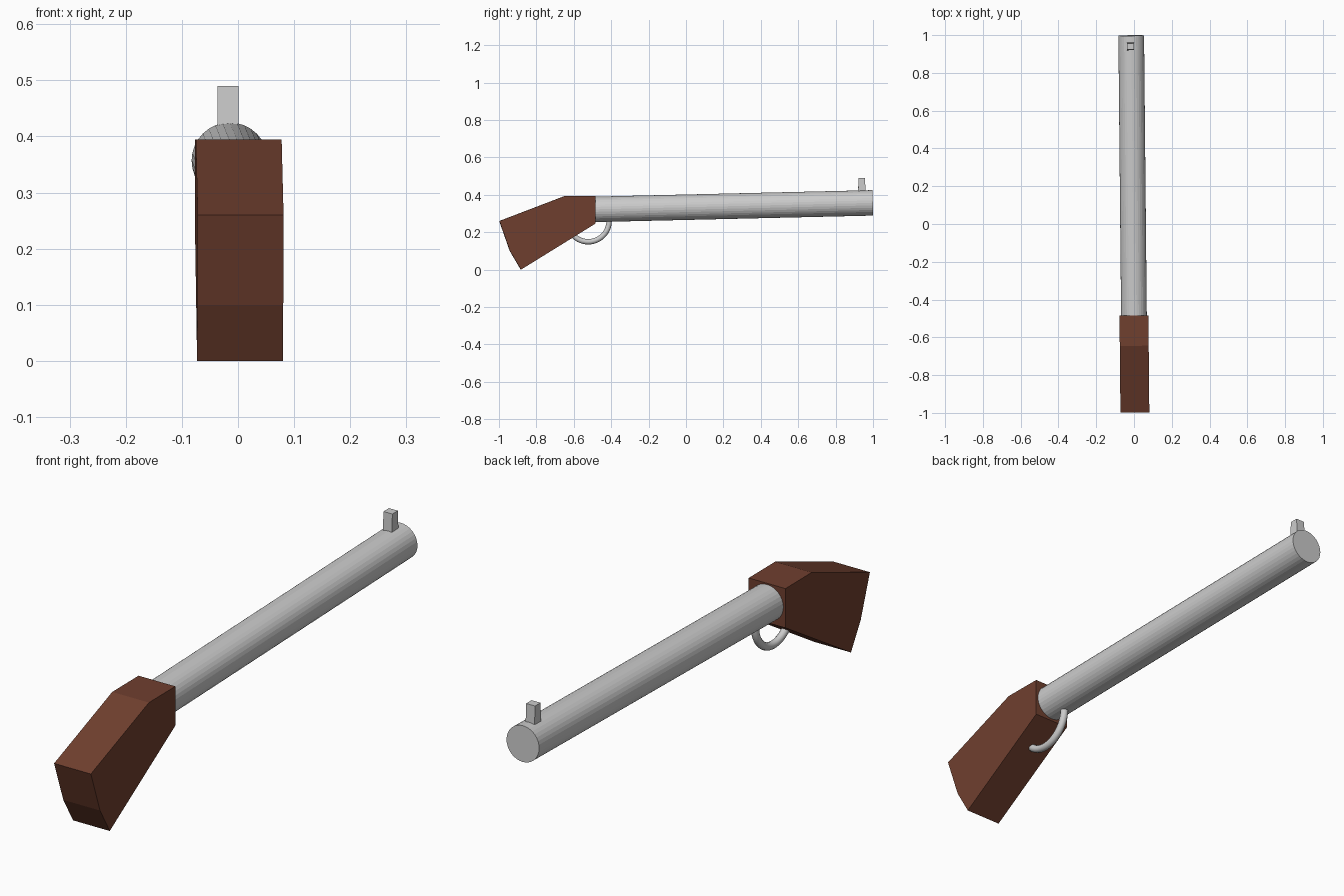
import bpy, bmesh, math
from mathutils import Matrix, Vector

if "Cube" in bpy.data.objects:
    bpy.data.objects.remove(bpy.data.objects["Cube"])

YAW = Matrix.Translation((-0.005, 0, 0)) @ Matrix.Rotation(0.0097, 4, 'Z')


def finish(name, bm, color=None, smooth=False):
    bmesh.ops.transform(bm, matrix=YAW, verts=bm.verts)
    bmesh.ops.recalc_face_normals(bm, faces=bm.faces)
    mesh = bpy.data.meshes.new(name)
    bm.to_mesh(mesh)
    bm.free()
    obj = bpy.data.objects.new(name, mesh)
    bpy.context.collection.objects.link(obj)
    if color:
        mat = bpy.data.materials.new(name + "_wood")
        mat.diffuse_color = color
        mat.use_nodes = True
        mat.node_tree.nodes["Principled BSDF"].inputs["Base Color"].default_value = mat.diffuse_color
        mesh.materials.append(mat)
    if smooth:
        mesh.shade_smooth()
    return obj


# Stock: side profile (y, z) extruded across x
profile = [(-0.998, 0.26), (-0.645, 0.395), (-0.485, 0.395),
           (-0.485, 0.246), (-0.883, 0.0), (-0.942, 0.1)]
bm = bmesh.new()
side = bm.faces.new([bm.verts.new((-0.0765, y, z)) for y, z in profile])
ext = bmesh.ops.extrude_face_region(bm, geom=[side])
bmesh.ops.translate(bm, vec=(0.153, 0, 0),
                    verts=[v for v in ext["geom"] if isinstance(v, bmesh.types.BMVert)])
finish("stock", bm, (0.16, 0.05, 0.028, 1))

# Barrel: long cylinder, tilted slightly upwards to the muzzle
start, end = Vector((0, -0.50, 0.322)), Vector((0, 0.998, 0.357))
axis = end - start
bm = bmesh.new()
bmesh.ops.create_cone(bm, cap_ends=True, segments=32, radius1=0.068, radius2=0.068,
                      depth=axis.length,
                      matrix=Matrix.Translation((start + end) / 2)
                      @ axis.to_track_quat('Z', 'Y').to_matrix().to_4x4())
finish("barrel", bm)

# Front sight: small slightly tapered post
bm = bmesh.new()
bmesh.ops.create_cube(bm, size=1)
for v in bm.verts:
    top = v.co.z > 0
    v.co = (-0.004 + v.co.x * 0.037, 0.940 + v.co.y * (0.033 if top else 0.042),
            0.49 if top else 0.40)
finish("front_sight", bm)

# Trigger guard: ring half sunk into the stock and barrel
bm = bmesh.new()
N, M, R, r = 48, 12, 0.112, 0.0145
rings = []
for i in range(N):
    a = 2 * math.pi * i / N
    ring = []
    for j in range(M):
        b = 2 * math.pi * j / M
        d = R + r * math.cos(b)
        ring.append(bm.verts.new((r * math.sin(b), -0.523 + d * math.cos(a),
                                  0.261 + d * math.sin(a))))
    rings.append(ring)
for i in range(N):
    p, q = rings[i], rings[(i + 1) % N]
    for j in range(M):
        k = (j + 1) % M
        bm.faces.new((p[j], p[k], q[k], q[j]))
finish("trigger_guard", bm, smooth=True)
